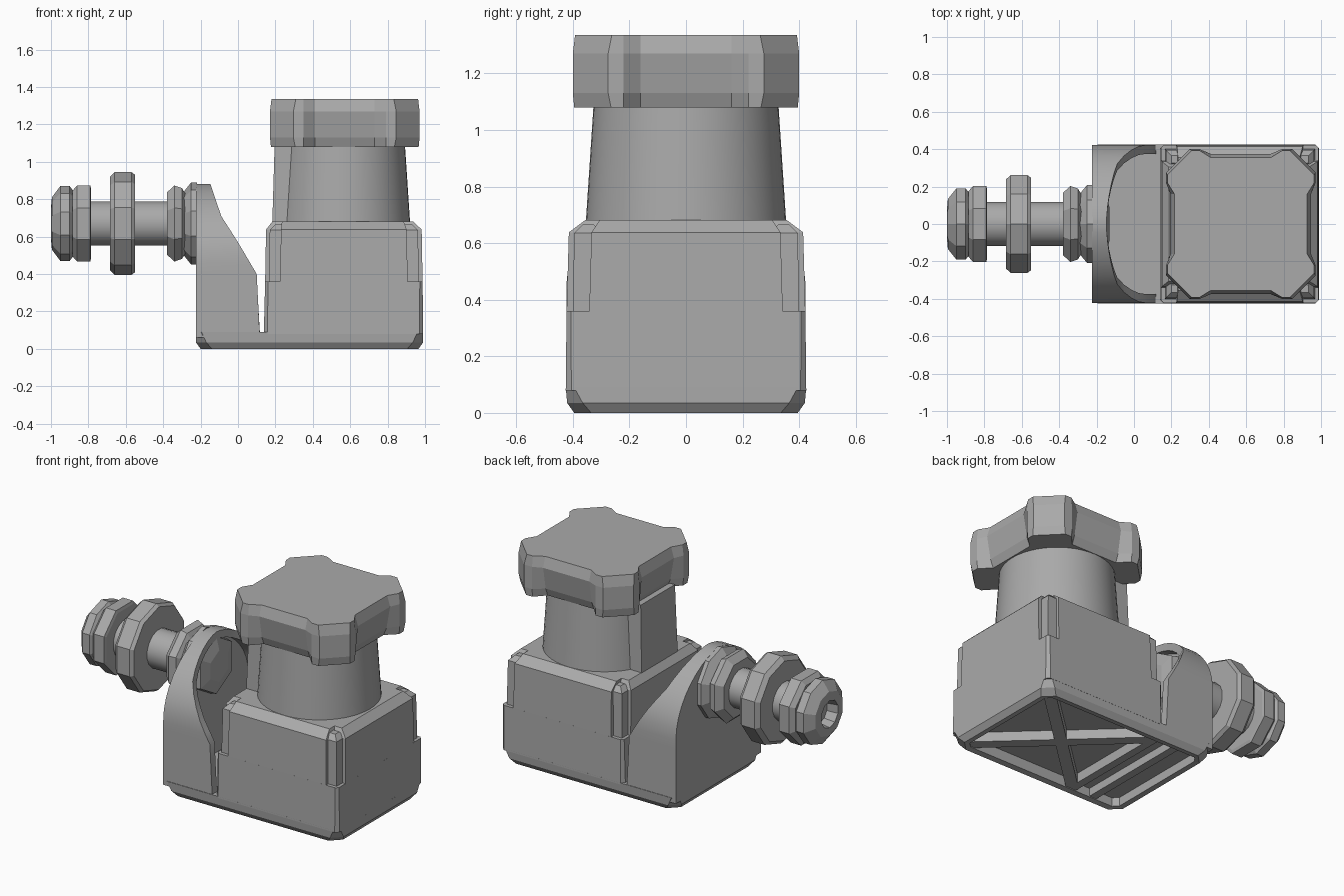
import bpy, bmesh, math
from mathutils import Vector

cube = bpy.data.objects.get("Cube")
if cube:
    bpy.data.objects.remove(cube, do_unlink=True)

GREY = (0.40, 0.40, 0.40, 1)
mat = bpy.data.materials.new("mid_grey")
mat.use_nodes = True
mat.diffuse_color = GREY
bsdf = mat.node_tree.nodes["Principled BSDF"]
bsdf.inputs["Base Color"].default_value = GREY
bsdf.inputs["Roughness"].default_value = 0.6


def loft(name, rings, smooth=False):
    """Skin a list of equal-length point loops and close both ends."""
    bm = bmesh.new()
    loops = [[bm.verts.new(p) for p in ring] for ring in rings]
    n = len(loops[0])
    for a, b in zip(loops, loops[1:]):
        for i in range(n):
            j = (i + 1) % n
            bm.faces.new((a[i], a[j], b[j], b[i]))
    bm.faces.new(loops[0][::-1])
    bm.faces.new(loops[-1])
    bmesh.ops.recalc_face_normals(bm, faces=bm.faces)
    mesh = bpy.data.meshes.new(name)
    bm.to_mesh(mesh)
    bm.free()
    mesh.materials.append(mat)
    ob = bpy.data.objects.new(name, mesh)
    bpy.context.collection.objects.link(ob)
    if smooth:
        bpy.ops.object.select_all(action='DESELECT')
        ob.select_set(True)
        bpy.context.view_layer.objects.active = ob
        bpy.ops.object.shade_smooth_by_angle(angle=math.radians(35))
    return ob


def rect(x0, x1, y0, y1, z):
    return [(x0, y0, z), (x1, y0, z), (x1, y1, z), (x0, y1, z)]


def chamfered(x0, x1, hy, c, z):
    """Rectangle in plan with cut corners."""
    return [(x0 + c, -hy, z), (x1 - c, -hy, z), (x1, -hy + c, z), (x1, hy - c, z),
            (x1 - c, hy, z), (x0 + c, hy, z), (x0, hy - c, z), (x0, -hy + c, z)]


def notched(x0, x1, hy, n, z):
    """Rectangle in plan with square notches at the corners."""
    return [(x0 + n, -hy, z), (x1 - n, -hy, z), (x1 - n, -hy + n, z), (x1, -hy + n, z),
            (x1, hy - n, z), (x1 - n, hy - n, z), (x1 - n, hy, z), (x0 + n, hy, z),
            (x0 + n, hy - n, z), (x0, hy - n, z), (x0, -hy + n, z), (x0 + n, -hy + n, z)]


AXIS_Z = 0.67


def turned_x(name, profile, sides, smooth=False):
    """Turned part around the horizontal shaft axis; profile is (x, radius)."""
    ang = [2 * math.pi * (i + 0.5) / sides for i in range(sides)]
    return loft(name, [[(x, r * math.cos(t), AXIS_Z + r * math.sin(t)) for t in ang]
                       for x, r in profile], smooth)


# Base tray, hollow underneath
loft("base_tray", [
    chamfered(-0.17, 0.93, 0.36, 0.03, 0.07),
    chamfered(-0.17, 0.93, 0.36, 0.03, 0.005),
    chamfered(-0.20, 0.965, 0.395, 0.06, 0.0),
    chamfered(-0.225, 0.99, 0.42, 0.055, 0.035),
    chamfered(-0.225, 0.99, 0.425, 0.03, 0.09)])


def rib(name, a, b, w=0.035):
    """Straight rib under the tray between two plan points."""
    a, b = Vector(a), Vector(b)
    d = (b - a).normalized()
    s = Vector((-d.y, d.x)) * w
    plan = [a + s, b + s, b - s, a - s]
    loft(name, [[(p.x, p.y, z) for p in plan] for z in (0.01, 0.08)])


# Underside ribs: crossing diagonals and straight bars
rib("diagonal_rib_1", (0.16, -0.35), (0.91, 0.35))
rib("diagonal_rib_2", (0.16, 0.35), (0.91, -0.35))
for i, x in enumerate((0.0, 0.15)):
    rib(f"cross_rib_{i + 1}", (x, -0.37), (x, 0.37), 0.025)

# Main housing: plain lower block, notched upper block, sloping shoulder
loft("lower_housing", [chamfered(0.138, 0.99, 0.425, 0.02, 0.08),
                       chamfered(0.145, 0.987, 0.422, 0.015, 0.36)])
loft("upper_housing", [notched(0.145, 0.987, 0.422, 0.08, 0.355),
                       notched(0.15, 0.982, 0.414, 0.08, 0.638),
                       notched(0.185, 0.935, 0.355, 0.05, 0.682)])
for side, y in (("right", -1), ("left", 1)):
    for end, x in (("inner", 0.22), ("outer", 0.912)):
        # Corner posts set slightly back in the notches
        loft(f"corner_post_{side}_{end}",
             [rect(x - r, x + r, y * 0.345 - r, y * 0.345 + r, z)
              for z, r in ((0.35, 0.055), (0.635, 0.05), (0.665, 0.02))])

# Tapered round neck with a flat plate on the bracket side
CX = 0.566


def circle_z(r, z, n=48):
    return [(CX + r * math.cos(2 * math.pi * i / n), r * math.sin(2 * math.pi * i / n), z)
            for i in range(n)]


loft("tapered_neck", [circle_z(0.355, 0.66), circle_z(0.326, 1.10)], True)
loft("neck_plate", [rect(0.183, 0.40, -0.18, 0.18, 0.66),
                    rect(0.196, 0.40, -0.17, 0.17, 1.10)])


# Knob cap: four corner lobes, the sides between them bulging at mid height
def cap_ring(z, half, scoop, corner):
    quarter = [(-0.22, -half), (-0.16, -scoop), (0.16, -scoop), (0.22, -half),
               (half - corner, -half), (half, -half + corner)]
    pts = []
    for k in range(4):
        c, s = round(math.cos(k * math.pi / 2)), round(math.sin(k * math.pi / 2))
        pts += [(CX + 0.005 + c * x - s * y, s * x + c * y, z) for x, y in quarter]
    return pts


loft("knob_cap", [cap_ring(1.08, 0.395, 0.33, 0.13),
                  cap_ring(1.13, 0.400, 0.350, 0.125),
                  cap_ring(1.27, 0.400, 0.375, 0.125),
                  cap_ring(1.335, 0.392, 0.355, 0.13)])

# Arched bracket: curved shell with a sloping open edge and an end wall
SLOPE = [(0.0, 0.12), (0.4, 0.10), (0.57, 0.0), (0.71, -0.09), (0.80, -0.12), (0.89, -0.15)]


def edge_x(z):
    for (z0, x0), (z1, x1) in zip(SLOPE, SLOPE[1:]):
        if z <= z1:
            return x0 + (x1 - x0) * (z - z0) / (z1 - z0)
    return SLOPE[-1][1]


def arch(r, floor):
    """Upright sides and a slightly pointed round top, as (y, z) points."""
    pts = [(-r, floor), (-r, 0.25), (-r, 0.40)]
    for i in range(21):
        t = math.pi * i / 20
        c = math.cos(t)
        pts.append((-r * math.copysign(abs(c) ** 1.25, c), 0.46 + r * math.sin(t)))
    return pts + [(r, 0.40), (r, 0.25), (r, floor)]


outer, inner = arch(0.422, 0.06), arch(0.375, 0.085)
loft("arched_bracket", [
    [(-0.225, y, z) for y, z in outer],
    [(edge_x(z), y, z) for y, z in outer],
    [(edge_x(zo), y, z) for (y, z), (yo, zo) in zip(inner, outer)],
    [(-0.19, y, z) for y, z in inner]], True)

# Horizontal shaft with collars, washer and end fitting
turned_x("shaft", [(-0.85, 0.12), (-0.17, 0.12)], 16, True)
turned_x("inner_nut", [(-0.20, 0.19), (-0.15, 0.18), (-0.13, 0.10)], 6)
turned_x("bracket_nut", [(-0.38, 0.18), (-0.34, 0.22), (-0.30, 0.205), (-0.28, 0.17)], 8)
turned_x("bracket_washer", [(-0.29, 0.17), (-0.25, 0.22), (-0.22, 0.22)], 10)
turned_x("large_ring", [(-0.685, 0.25), (-0.66, 0.275), (-0.57, 0.275), (-0.55, 0.26)], 10)
turned_x("end_nut", [(-0.885, 0.19), (-0.86, 0.22), (-0.79, 0.22), (-0.785, 0.20)], 8)
turned_x("end_fitting", [(-0.93, 0.075), (-1.0, 0.085), (-0.995, 0.14),
                         (-0.95, 0.20), (-0.90, 0.20), (-0.87, 0.16)], 10)
